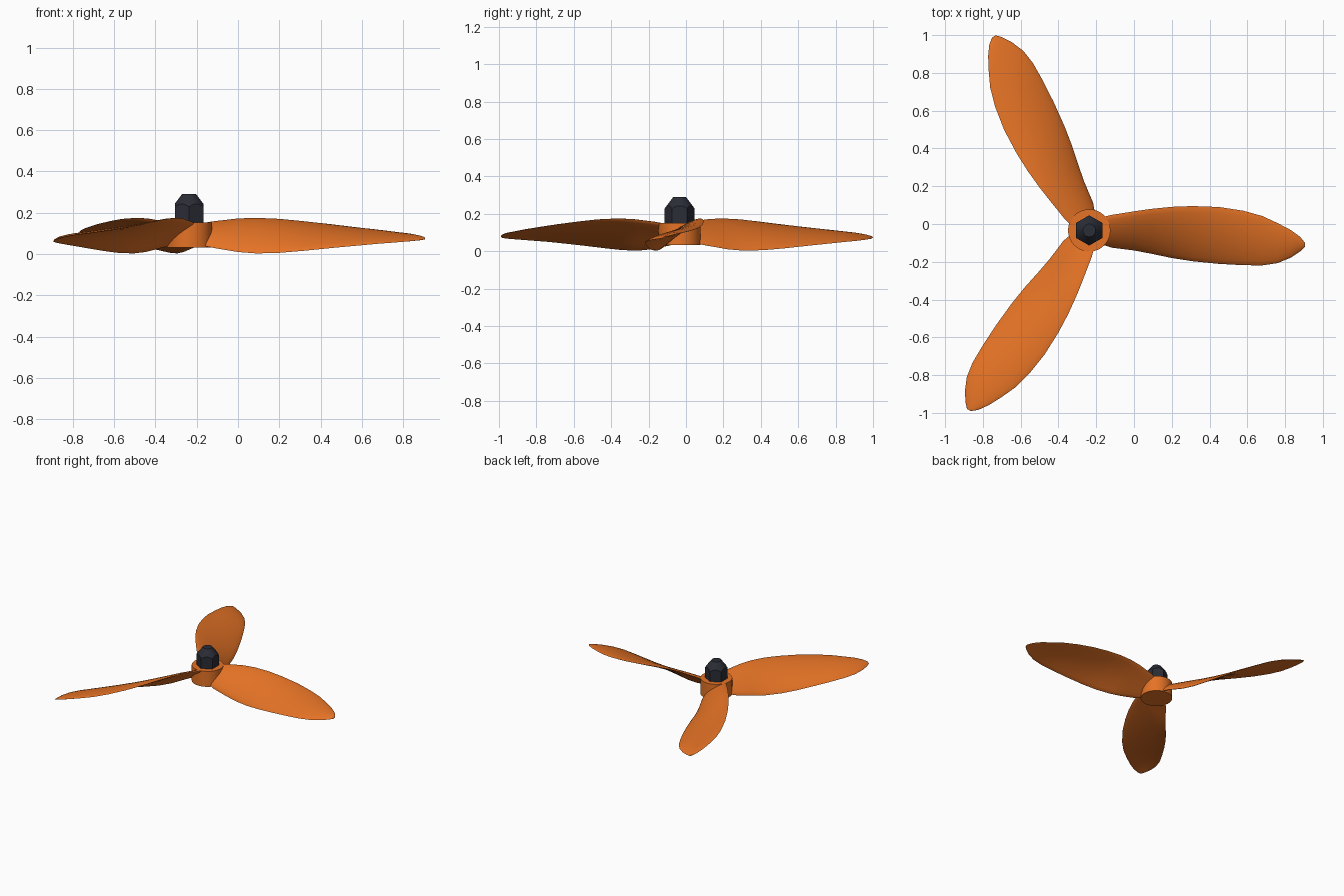
import bpy, bmesh, math
from mathutils import Vector, Matrix

if "Cube" in bpy.data.objects:
    bpy.data.objects.remove(bpy.data.objects["Cube"], do_unlink=True)

HUB = Vector((-0.237, -0.034, 0))


def material(name, rgb):
    m = bpy.data.materials.new(name)
    m.use_nodes = True
    m.diffuse_color = (*rgb, 1)
    m.node_tree.nodes["Principled BSDF"].inputs["Base Color"].default_value = (*rgb, 1)
    return m


orange = material("orange plastic", (0.78, 0.17, 0.019))
dark = material("dark metal", (0.024, 0.026, 0.037))


def finish(ob, mat, angle):
    ob.data.materials.append(mat)
    bpy.ops.object.select_all(action='DESELECT')
    ob.select_set(True)
    bpy.context.view_layer.objects.active = ob
    bpy.ops.object.shade_smooth_by_angle(angle=math.radians(angle))


def frustum(name, sides, r1, r2, z1, z2, turn=0):
    bpy.ops.mesh.primitive_cone_add(vertices=sides, radius1=r1, radius2=r2, depth=z2 - z1,
                                    location=HUB + Vector((0, 0, (z1 + z2) / 2)),
                                    rotation=(0, 0, turn))
    ob = bpy.context.object
    ob.name = name
    return ob


# Hub
finish(frustum("hub", 48, 0.112, 0.112, 0.032, 0.152), orange, 30)

# Hexagonal nut, its top corners turned down by a cone
nut = frustum("nut", 6, 0.08, 0.08, 0.145, 0.29, math.pi / 6)
if max(abs((nut.matrix_basis @ v.co).y - HUB.y) for v in nut.data.vertices) < 0.075:
    nut.rotation_euler.z = 0
cutter = frustum("nut_chamfer_cutter", 32, 0.151, 0.034, 0.134, 0.29)
cutter.hide_render = True
cut = nut.modifiers.new("chamfer", 'BOOLEAN')
cut.operation = 'INTERSECT'
cut.solver = 'EXACT'
cut.object = cutter
bpy.context.view_layer.objects.active = nut
bpy.ops.object.modifier_apply(modifier="chamfer")
bpy.data.objects.remove(cutter, do_unlink=True)
finish(nut, dark, 25)

# Blade stations: x, high edge y and z, low edge y and z, thickness
STATIONS = [
    (-0.19, 0.03, 0.145, -0.10, 0.045, 0.03),
    (-0.12, 0.048, 0.157, -0.125, 0.03, 0.03),
    (0.0, 0.067, 0.172, -0.14, 0.01, 0.028),
    (0.09, 0.08, 0.175, -0.157, 0.003, 0.026),
    (0.2, 0.091, 0.17, -0.18, 0.006, 0.024),
    (0.31, 0.095, 0.159, -0.197, 0.015, 0.022),
    (0.45, 0.09, 0.143, -0.211, 0.029, 0.02),
    (0.58, 0.07, 0.127, -0.218, 0.041, 0.018),
    (0.68, 0.042, 0.115, -0.219, 0.05, 0.016),
    (0.76, 0.005, 0.105, -0.207, 0.056, 0.014),
    (0.83, -0.032, 0.097, -0.178, 0.062, 0.012),
    (0.88, -0.068, 0.088, -0.145, 0.067, 0.01),
    (0.905, -0.1, 0.08, -0.122, 0.071, 0.006),
]
N = 10  # steps along the chord


def section(x, hy, hz, ly, lz, thick):
    high, low = Vector((x, hy, hz)), Vector((x, ly, lz))
    chord = low - high
    up = Vector((0, chord.z, -chord.y)).normalized()
    top, bottom = [], []
    for i in range(N + 1):
        a = math.pi * i / N
        mid = high + chord * (1 - math.cos(a)) / 2 + up * 0.05 * chord.length * math.sin(a) ** 2
        half = up * thick / 2 * math.sin(a)
        top.append(mid + half)
        bottom.append(mid - half)
    return top + bottom[-2:0:-1]


def blade(name, turn):
    bm = bmesh.new()
    rings = [[bm.verts.new(p - HUB) for p in section(*s)] for s in STATIONS]
    count = len(rings[0])
    for a, b in zip(rings, rings[1:]):
        for i in range(count):
            j = (i + 1) % count
            bm.faces.new((a[i], a[j], b[j], b[i]))
    bm.faces.new(rings[0])
    bm.faces.new(rings[-1])
    bmesh.ops.recalc_face_normals(bm, faces=bm.faces)
    bm.transform(Matrix.Translation(HUB) @ Matrix.Rotation(turn, 4, 'Z'))
    mesh = bpy.data.meshes.new(name)
    bm.to_mesh(mesh)
    bm.free()
    ob = bpy.data.objects.new(name, mesh)
    bpy.context.collection.objects.link(ob)
    finish(ob, orange, 60)


# Three blades around the hub
for i, side in enumerate(("left", "back", "front")):
    blade(side + "_blade", i * math.tau / 3)
